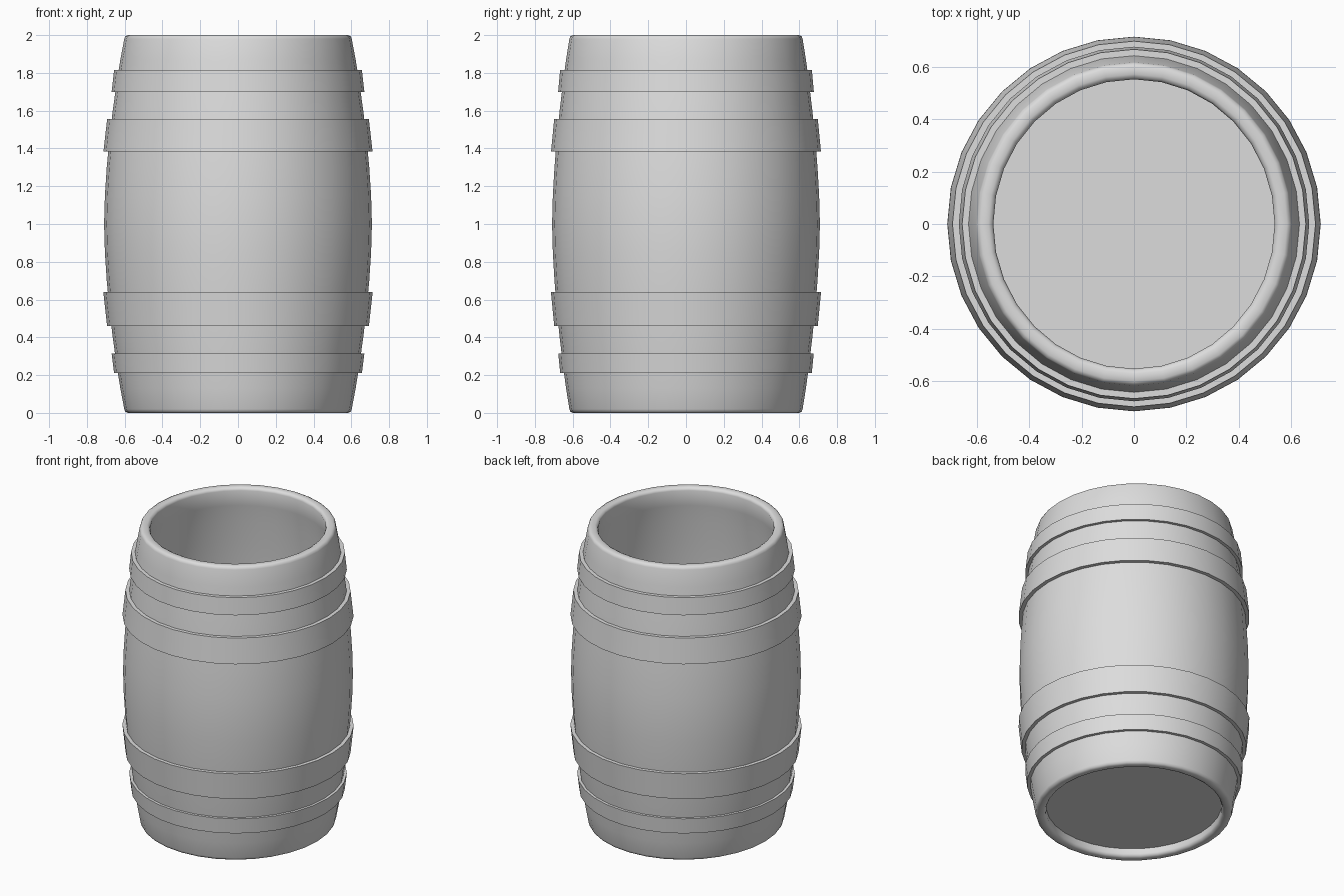
import bpy
import bmesh
import math

SIDES = 32
MIDDLE = 1.0
WALL = 0.064

if "Cube" in bpy.data.objects:
    bpy.data.objects.remove(bpy.data.objects["Cube"], do_unlink=True)

grey = bpy.data.materials.new("light grey")
grey.use_nodes = True
grey.diffuse_color = (0.72, 0.72, 0.72, 1)
grey.node_tree.nodes["Principled BSDF"].inputs["Base Color"].default_value = (0.72, 0.72, 0.72, 1)


def stave_radius(z):
    """Bulging side of the barrel."""
    return 0.709 - 0.109 * abs(z - MIDDLE) ** 1.7


def lathe(name, profile, closed):
    """Spin (radius, z) points round z; the ends are slightly deeper than wide."""
    bm = bmesh.new()
    rings = []
    for r, z in profile:
        ry = r + 0.016 * (z - MIDDLE) ** 2
        angles = [math.tau * i / SIDES for i in range(SIDES)]
        rings.append([bm.verts.new((r * math.cos(a), ry * math.sin(a), z)) for a in angles])
    pairs = list(zip(rings, rings[1:]))
    if closed:
        pairs.append((rings[-1], rings[0]))
    else:
        bm.faces.new(reversed(rings[0]))
        bm.faces.new(rings[-1])
    for low, high in pairs:
        for i in range(SIDES):
            j = (i + 1) % SIDES
            bm.faces.new((low[i], low[j], high[j], high[i]))
    mesh = bpy.data.meshes.new(name)
    bm.to_mesh(mesh)
    bm.free()
    mesh.materials.append(grey)
    obj = bpy.data.objects.new(name, mesh)
    bpy.context.collection.objects.link(obj)
    bpy.ops.object.select_all(action="DESELECT")
    obj.select_set(True)
    bpy.context.view_layer.objects.active = obj
    bpy.ops.object.shade_smooth_by_angle(angle=math.radians(50))


# Barrel body: shallow recess below, bulging side, rounded lips, deep hollow
lip = [(0.602, 1.98), (0.597, 1.993), (0.584, 2.0),
       (0.556, 2.0), (0.543, 1.993), (0.537, 1.98)]
levels = (0.13, 0.25, 0.4, 0.55, 0.7, 0.85, 1.0, 1.15, 1.3, 1.45, 1.6, 1.75, 1.87)
bottom_lip = [(r, 2 * MIDDLE - z) for r, z in reversed(lip)]
outside = [(stave_radius(z), z) for z in levels]
inside = [(r - WALL, z) for r, z in reversed(outside)]
floor_underside = [(0.537, 0.055)]
lathe("barrel_body", floor_underside + bottom_lip + outside + lip + inside, closed=False)

# Hoops: (bottom z, top z, bottom radius, top radius)
hoops = {
    "upper_narrow_hoop": (1.70, 1.815, 0.669, 0.656),
    "upper_wide_hoop": (1.385, 1.555, 0.712, 0.693),
    "lower_wide_hoop": (0.46, 0.64, 0.693, 0.713),
    "lower_narrow_hoop": (0.21, 0.315, 0.656, 0.669),
}
for name, (z_low, z_high, r_low, r_high) in hoops.items():
    lathe(name, [
        (r_low, z_low),
        (r_high, z_high),
        (stave_radius(z_high) - 0.01, z_high),
        (stave_radius(z_low) - 0.01, z_low),
    ], closed=True)
